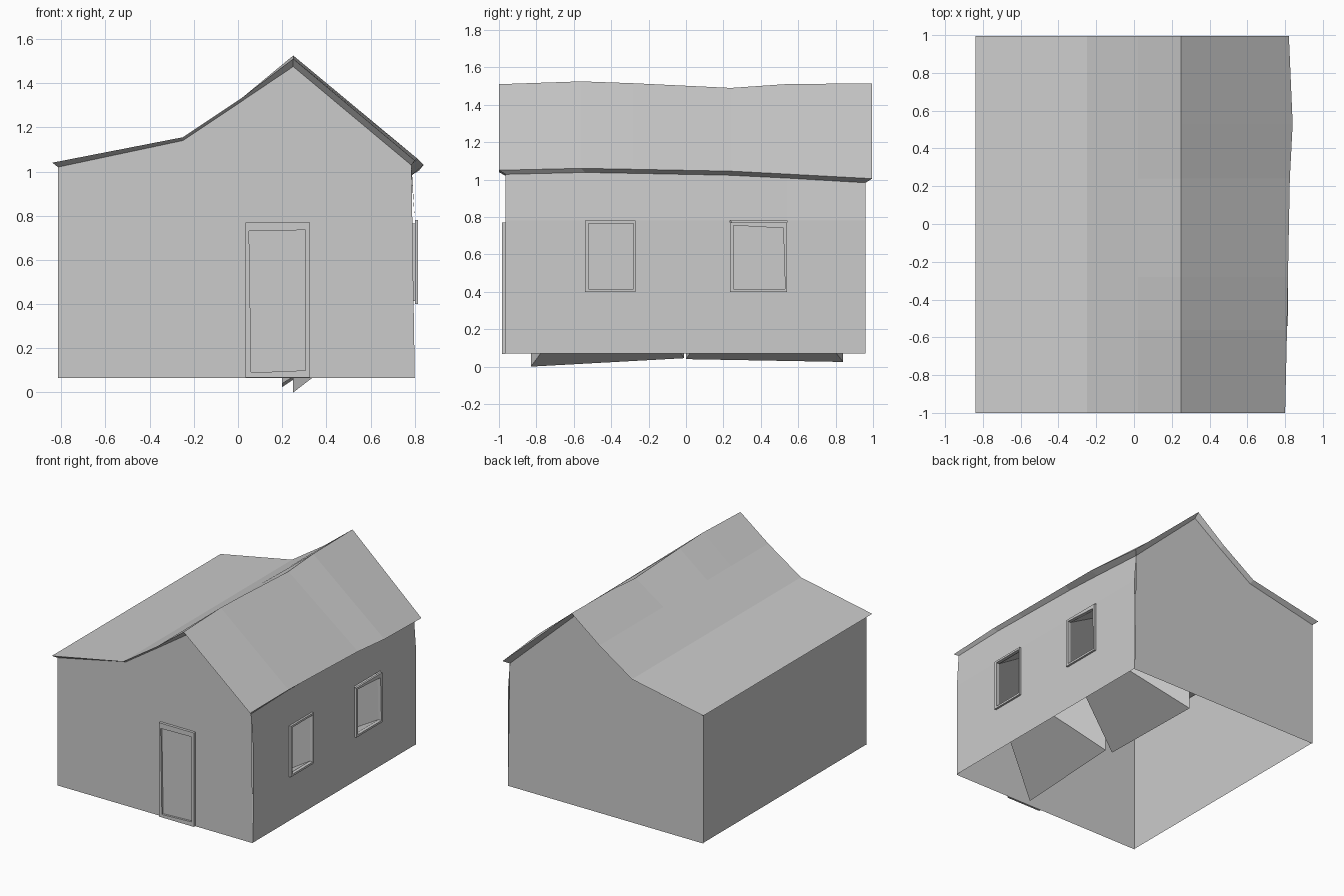
import bpy

if "Cube" in bpy.data.objects:
    bpy.data.objects.remove(bpy.data.objects["Cube"])


def add(name, verts, faces):
    me = bpy.data.meshes.new(name)
    me.from_pydata(verts, [], faces)
    ob = bpy.data.objects.new(name, me)
    bpy.context.collection.objects.link(ob)
    return ob


def bridge(name, a, b, closed=False):
    n = len(a)
    m = n if closed else n - 1
    return add(name, a + b, [(i, (i + 1) % n, n + (i + 1) % n, n + i) for i in range(m)])


# Stations along the house: roof y, wall y, ridge z, eave x, eave z
stations = [(-1.0, -0.965, 1.51, 0.80, 1.05), (-0.56, -0.54, 1.525, 0.81, 1.06),
            (-0.28, -0.27, 1.515, 0.815, 1.055), (0.24, 0.235, 1.49, 0.825, 1.045),
            (0.53, 0.54, 1.51, 0.84, 1.03), (0.995, 0.96, 1.515, 0.82, 1.005)]

roof_rows = [[(-0.84, yr, 1.04), (-0.25, yr, 1.155), (0.02, yr, 1.335), (0.25, yr, zr), (xe, yr, ze)]
             for yr, yw, zr, xe, ze in stations]
wall_tops = [[(-0.815, yw, 1.02), (-0.25, yw, 1.14), (0.02, yw, 1.32), (0.25, yw, zr - 0.035), (0.785, yw, ze - 0.022)]
             for yr, yw, zr, xe, ze in stations]

# Wavy roof sheet
n = 5
add("roof", [p for r in roof_rows for p in r],
    [(i * n + j, (i + 1) * n + j, (i + 1) * n + j + 1, i * n + j + 1)
     for i in range(len(roof_rows) - 1) for j in range(n - 1)])

# Sloping lips under the roof overhang
loop = lambda rows: (rows[0] + [r[-1] for r in rows[1:-1]] + rows[-1][::-1]
                     + [r[0] for r in rows[-2:0:-1]])
bridge("eave_lip", loop(roof_rows), loop(wall_tops), True)

# Gable walls and plain left wall
for name, top in (("front_wall", wall_tops[0]), ("back_wall", wall_tops[-1])):
    y = top[0][1]
    add(name, top + [(0.80, y, 0.065), (-0.815, y, 0.065)], [tuple(range(7))])
bridge("left_wall", [t[0] for t in wall_tops], [(-0.815, t[0][1], 0.07) for t in wall_tops])

# Right wall as a grid with two window openings left out
cols = [[(0.80, t[-1][1], z) for z in (0.07, 0.40, 0.78)] + [t[-1]] for t in wall_tops]
add("right_wall", [p for c in cols for p in c],
    [(i * 4 + j, (i + 1) * 4 + j, (i + 1) * 4 + j + 1, i * 4 + j + 1)
     for i in range(5) for j in range(3) if not (j == 1 and i in (1, 3))])


def frame(name, outer, inner, place, depths):
    """Raised frame: place(u, z, depth) maps to world; depths = base, front, pane."""
    rings = [(outer, depths[0]), (outer, depths[1]), (inner, depths[1]), (inner, depths[2])]
    v = [place(u, z, d) for ring, d in rings for u, z in ring]
    return add(name, v, [(k * 4 + i, k * 4 + (i + 1) % 4, k * 4 + 4 + (i + 1) % 4, k * 4 + 4 + i)
                         for k in range(3) for i in range(4)])


def rect(a, b, c, d):
    return [(a, c), (b, c), (b, d), (a, d)]


# Window frames with flared boxes behind them
on_side = lambda y, z, x: (x, y, z)
windows = [("front_window", rect(-0.54, -0.27, 0.40, 0.78), rect(-0.52, -0.28, 0.415, 0.765), 0.25,
            [(-0.83, 0.0), (-0.01, 0.045), (-0.01, 1.14), (-0.83, 1.17)]),
           ("back_window", rect(0.235, 0.54, 0.40, 0.77), [(0.255, 0.415), (0.53, 0.415), (0.52, 0.74), (0.255, 0.755)], 0.20,
            [(0.0, 0.04), (0.84, 0.025), (0.84, 1.13), (0.0, 1.15)])]
for name, outer, inner, xb, back in windows:
    frame(name + "_frame", outer, inner, on_side, (0.80, 0.815, 0.79))
    add(name + "_recess", [on_side(y, z, 0.79) for y, z in inner] + [on_side(y, z, xb) for y, z in back],
        [(i, (i + 1) % 4, 4 + (i + 1) % 4, 4 + i) for i in range(4)] + [(4, 5, 6, 7)])

# Door frame and door panel
on_front = lambda x, z, y: (x, y, z)
door_in = [(0.06, 0.09), (0.305, 0.10), (0.305, 0.735), (0.05, 0.73)]
frame("door_frame", rect(0.035, 0.325, 0.068, 0.77), door_in, on_front, (-0.965, -0.985, -0.97))
add("door_panel", [on_front(x, z, -0.97) for x, z in door_in], [(0, 1, 2, 3)])
